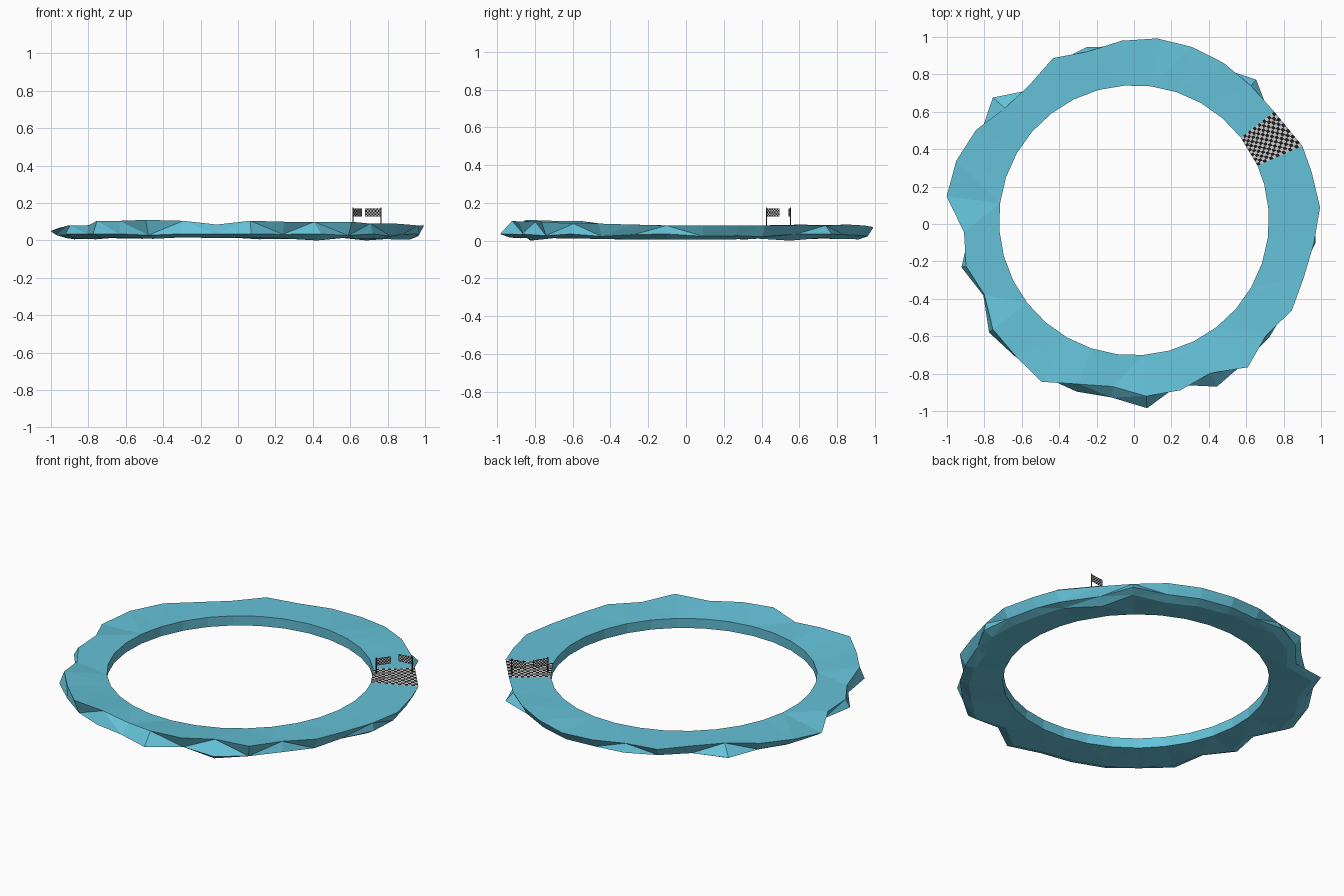
import bpy, bmesh, math, random
from mathutils import Vector

if "Cube" in bpy.data.objects:
    bpy.data.objects.remove(bpy.data.objects["Cube"])

random.seed(4)
N = 32
CENTRE_Y = 0.02

def material(name, rgb):
    m = bpy.data.materials.new(name)
    m.diffuse_color = (*rgb, 1)
    m.use_nodes = True
    m.node_tree.nodes["Principled BSDF"].inputs["Base Color"].default_value = m.diffuse_color
    return m

TEAL = material("teal", (0.13, 0.54, 0.69))
BLACK = material("black", (0.012, 0.012, 0.012))
WHITE = material("white", (0.75, 0.75, 0.75))
DARK = material("dark_grey", (0.06, 0.06, 0.06))

def make_object(name, bm, mats):
    me = bpy.data.meshes.new(name)
    bm.to_mesh(me)
    bm.free()
    for m in mats:
        me.materials.append(m)
    ob = bpy.data.objects.new(name, me)
    bpy.context.collection.objects.link(ob)
    return ob

def polar(k, r, z):
    # the checkered stretch is slightly longer than the other segments
    a = math.radians(4 + 11.25 * k - (2.7 if k == 2 else 0))
    return Vector((r * math.cos(a), CENTRE_Y + r * math.sin(a), z))

# Track ring: irregular outer rim, regular inner rim
top_r = [.997, .984, .984, .948, .953, .968, .977, .98, .962, .935, .969,
         .914, .914, .973, 1.002, 1.01, .911, .931, .894, .954, .964, .995,
         .924, .896, .943, .942, .914, .994, .937, .972, .958, .97]
top_z = [.08, .08, .08, .08, .08, .085, .08, .07, .075, .08, .08,
         .08, .085, .08, .07, .05, .08, .08, .08, .105, .105, .11,
         .105, .085, .105, .1, .1, .1, .09, .09, .085, .08]
# outer points below the rim that stick out past it
bulge = {4: .996, 9: .96, 12: 1.0, 17: .956, 18: .9, 19: .98, 20: .967,
         22: .966, 23: .955, 24: 1.007, 26: .994, 28: .957, 31: .978}

rings = []
for k in range(N):
    low_r = bulge.get(k, top_r[k] - 0.03)
    low_z = 0.035 if k in bulge else random.uniform(0.02, 0.035)
    rings.append([
        polar(k, 0.722, 0.08),
        polar(k, top_r[k], top_z[k]),
        polar(k, low_r, low_z),
        polar(k, low_r - 0.05, 0 if k in (3, 26) else random.uniform(0.005, 0.018)),
        polar(k, 0.724, 0.022),
    ])

bm = bmesh.new()
grid = [[bm.verts.new(p) for p in ring] for ring in rings]
for k in range(N):
    a, b = grid[k], grid[(k + 1) % N]
    for j in range(5):
        i = (j + 1) % 5
        bm.faces.new((a[j], a[i], b[i], b[j]))
bmesh.ops.triangulate(bm, faces=bm.faces)
bmesh.ops.recalc_face_normals(bm, faces=bm.faces)
make_object("track_ring", bm, [TEAL])

def checker(name, p00, p10, p11, p01, nu, nv):
    """Checkered sheet spanning four corners."""
    bm = bmesh.new()
    g = [[bm.verts.new(p00.lerp(p10, u / nu).lerp(p01.lerp(p11, u / nu), v / nv))
          for v in range(nv + 1)] for u in range(nu + 1)]
    for u in range(nu):
        for v in range(nv):
            f = bm.faces.new((g[u][v], g[u + 1][v], g[u + 1][v + 1], g[u][v + 1]))
            f.material_index = (u + v) % 2
    return make_object(name, bm, [BLACK, WHITE])

# Start line laid on one segment of the track
up = Vector((0, 0, 0.003))
checker("start_line", rings[2][0] + up, rings[2][1] + up,
        rings[3][1] + up, rings[3][0] + up, 14, 12)

# Flags: one pole on each edge of the start line
def flag(side, pole_xy, tip_xy):
    bpy.ops.mesh.primitive_cylinder_add(vertices=8, radius=0.003, depth=0.1,
                                        location=(*pole_xy, 0.125))
    pole = bpy.context.object
    pole.name = side + "_flag_pole"
    pole.data.materials.append(DARK)
    a, b = Vector((*pole_xy, 0.128)), Vector((*tip_xy, 0.128))
    h = Vector((0, 0, 0.042))
    cloth = checker(side + "_flag", a, b, b + h, a + h, 10, 5)
    mod = cloth.modifiers.new("thickness", 'SOLIDIFY')
    mod.thickness = 0.002
    mod.offset = 0

flag("inner", (0.615, 0.427), (0.663, 0.495))
flag("outer", (0.765, 0.553), (0.68, 0.543))
